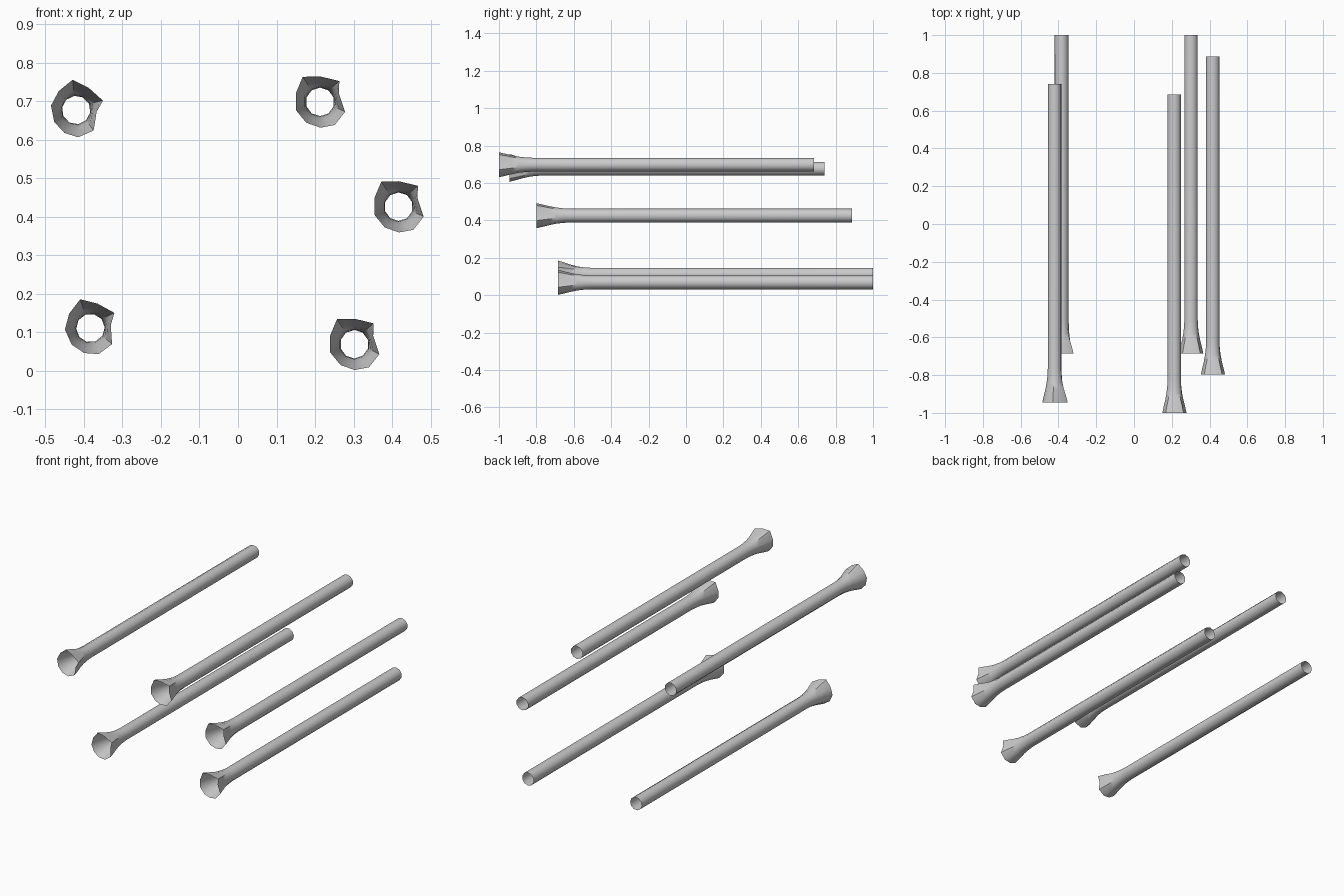
import bpy, bmesh, math

if "Cube" in bpy.data.objects:
    bpy.data.objects.remove(bpy.data.objects["Cube"])

LENGTH = 1.685
R = 0.037
# dented ten-sided mouth outline (x, z), measured from the tube axis
MOUTH = [(.049, .021), (.050, .054), (.001, .066), (-.045, .065), (-.063, .022),
         (-.063, -.021), (-.036, -.054), (.001, -.067), (.038, -.060), (.065, -.026)]
# distance behind the mouth, blend from round tube (0) to mouth (1)
FLARE = [(0, 1), (.035, .74), (.07, .44), (.105, .21), (.14, .07), (.18, 0), (LENGTH, 0)]


def flared_tube(name, x, z, y_front, turn):
    """Open thin tube with a bent, flared mouth facing -y."""
    bm = bmesh.new()
    n = len(MOUTH)
    c, s = math.cos(math.radians(turn)), math.sin(math.radians(turn))
    rings = []
    for d, t in FLARE:
        ring = []
        for i, (mx, mz) in enumerate(MOUTH):
            a = math.radians(18 + 36 * i)
            px = R * math.cos(a) * (1 - t) + mx * t
            pz = R * math.sin(a) * (1 - t) + mz * t
            ring.append(bm.verts.new((x + px * c - pz * s, y_front + d, z + px * s + pz * c)))
        rings.append(ring)
    for a, b in zip(rings, rings[1:]):
        for i in range(n):
            j = (i + 1) % n
            bm.faces.new((a[i], a[j], b[j], b[i]))
    bmesh.ops.recalc_face_normals(bm, faces=bm.faces)
    me = bpy.data.meshes.new(name)
    bm.to_mesh(me)
    bm.free()
    ob = bpy.data.objects.new(name, me)
    bpy.context.collection.objects.link(ob)
    bpy.context.view_layer.objects.active = ob
    ob.select_set(True)
    bpy.ops.object.shade_smooth_by_angle(angle=math.radians(45))
    ob.select_set(False)


# five parallel tubes: x, z, mouth y, roll in degrees
for k, spec in enumerate([(-.42, .677, -.945, -28),
                          (.213, .698, -1.0, 0),
                          (.417, .426, -.798, 0),
                          (-.383, .111, -.685, -15),
                          (.302, .069, -.685, 0)]):
    flared_tube("flared_tube_%d" % (k + 1), *spec)
